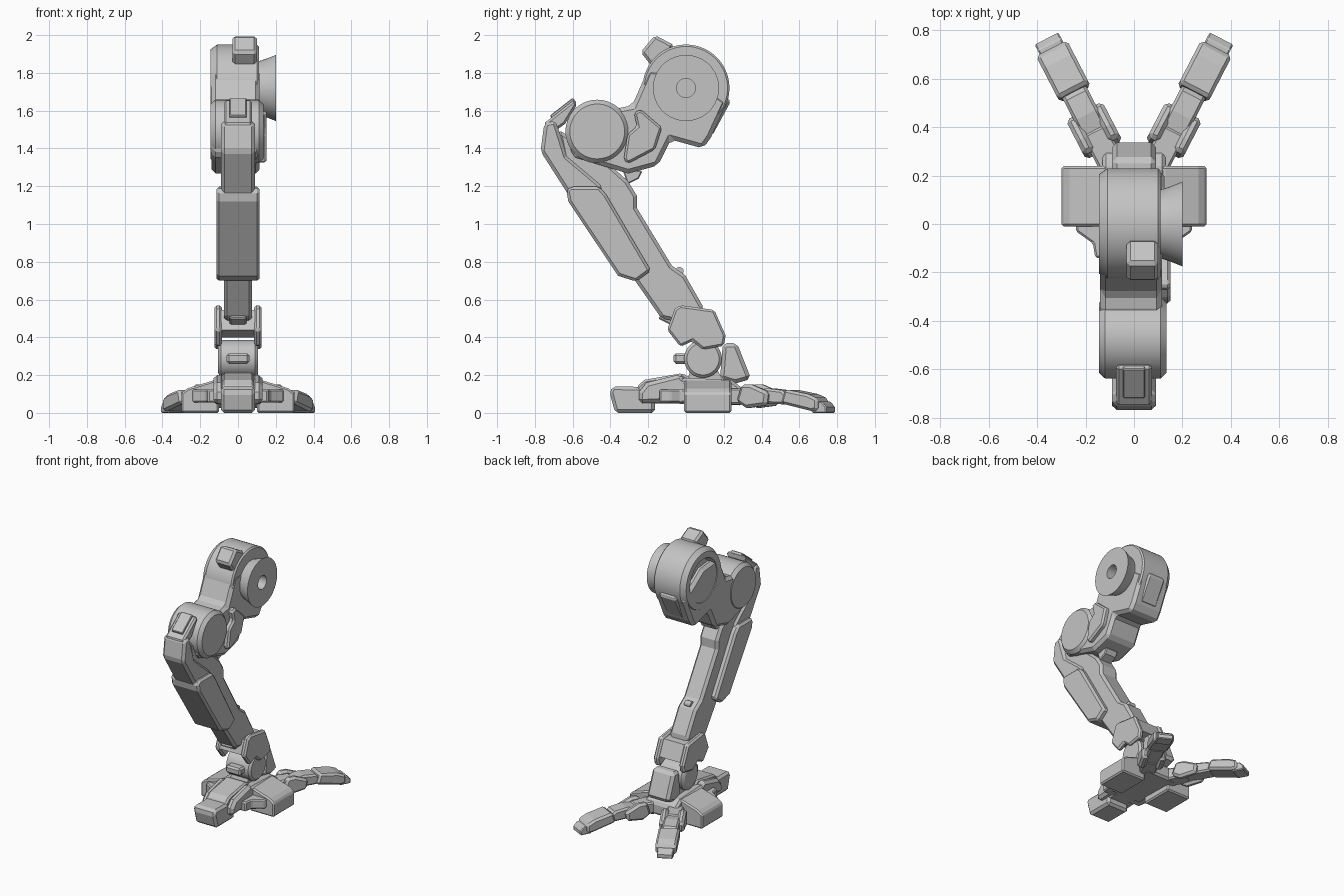
import bpy, bmesh, math
from mathutils import Matrix

old = bpy.data.objects.get("Cube")
if old:
    bpy.data.objects.remove(old, do_unlink=True)

metal = bpy.data.materials.new("light_grey_metal")
metal.use_nodes = True
GREY = (0.55, 0.55, 0.55, 1)
metal.diffuse_color = GREY
metal.node_tree.nodes["Principled BSDF"].inputs["Base Color"].default_value = GREY


def finish(name, bm, matrix=None):
    bmesh.ops.recalc_face_normals(bm, faces=bm.faces)
    mesh = bpy.data.meshes.new(name)
    bm.to_mesh(mesh)
    bm.free()
    mesh.materials.append(metal)
    obj = bpy.data.objects.new(name, mesh)
    bpy.context.collection.objects.link(obj)
    if matrix:
        obj.matrix_world = matrix
    return obj


def prism(name, pts, lo, hi, bevel=0.0, axis="x", matrix=None):
    """Extrude a 2D outline along an axis and chamfer its edges."""
    place = {"x": lambda a, b, d: (d, a, b),
             "y": lambda a, b, d: (a, d, b),
             "z": lambda a, b, d: (a, b, d)}[axis]
    bm = bmesh.new()
    ends = [[bm.verts.new(place(a, b, d)) for a, b in pts] for d in (lo, hi)]
    for ring in ends:
        bm.faces.new(ring)
    for i in range(len(pts)):
        j = (i + 1) % len(pts)
        bm.faces.new((ends[0][i], ends[0][j], ends[1][j], ends[1][i]))
    obj = finish(name, bm, matrix)
    if bevel:
        mod = obj.modifiers.new("chamfer", "BEVEL")
        mod.width = bevel
        mod.segments = 1
        mod.limit_method = "ANGLE"
        mod.angle_limit = math.radians(40)
    return obj


def lathe(name, profile, y, z, sides=56):
    """Turn an (x, radius) profile around a sideways axis."""
    bm = bmesh.new()
    rings = []
    for x, r in profile:
        if r == 0:
            rings.append([bm.verts.new((x, 0, 0))] * sides)
            continue
        turn = [math.tau * i / sides for i in range(sides)]
        rings.append([bm.verts.new((x, r * math.cos(t), r * math.sin(t))) for t in turn])
    for a, b in zip(rings, rings[1:]):
        for i in range(sides):
            j = (i + 1) % sides
            bm.faces.new(list(dict.fromkeys((a[i], a[j], b[j], b[i]))))
    obj = finish(name, bm, Matrix.Translation((0, y, z)))
    bpy.ops.object.select_all(action="DESELECT")
    obj.select_set(True)
    bpy.context.view_layer.objects.active = obj
    bpy.ops.object.shade_smooth_by_angle(angle=math.radians(25))
    return obj


def box(a0, a1, b0, b1):
    return [(a0, b0), (a1, b0), (a1, b1), (a0, b1)]


# Hip drum with a recessed inner side, and the flared hub
lathe("hip_drum", [(-.10, 0), (-.10, .145), (-.145, .16), (-.145, .205), (-.11, .23),
                   (.10, .23), (.11, .22), (.11, 0)], 0, 1.72)
lathe("hip_hub", [(.10, .14), (.12, .145), (.15, .155), (.2, .175), (.2, .05),
                  (.13, .05), (.13, 0)], 0, 1.72)
prism("hip_top_block", [(-.24, 1.91), (-.164, 2.0), (-.06, 1.945), (-.17, 1.82)],
      -.03, .1, .015)
prism("hip_rear_block", [(.06, 1.5), (.14, 1.47), (.235, 1.645), (.215, 1.68), (.12, 1.66)],
      -.08, .06, .012)

# Thigh housing and knee drum
prism("thigh_housing", [(-.35, 1.615), (-.285, 1.628), (-.2, 1.82), (0, 1.8), (.22, 1.65),
                        (.132, 1.458), (.09, 1.4), (-.08, 1.447), (-.148, 1.31),
                        (-.306, 1.267), (-.586, 1.352), (-.62, 1.4), (-.6, 1.5)],
      -.14, .115, .022)
lathe("knee_drum", [(-.145, 0), (-.145, .145), (-.12, .168), (.11, .168),
                    (.135, .145), (.135, 0)], -.47, 1.49)
prism("thigh_side_plate", [(-.275, 1.59), (-.24, 1.607), (-.127, 1.51), (-.164, 1.395),
                           (-.306, 1.32), (-.33, 1.34), (-.31, 1.474), (-.26, 1.517)],
      .10, .15, .012)
prism("knee_rear_block", [(-.34, 1.3), (-.23, 1.28), (-.25, 1.24), (-.31, 1.21)],
      -.05, .05, .006)

# Shin
prism("knee_guard", [(-.77, 1.385), (-.75, 1.535), (-.69, 1.55), (-.63, 1.36),
                     (-.44, 1.2), (-.46, 1.1), (-.62, 1.15)], -.09, .09, .018)
prism("knee_cap", [(-.755, 1.53), (-.59, 1.66), (-.575, 1.635), (-.64, 1.53), (-.71, 1.48)],
      -.075, .075, .012)
prism("knee_cap_plate", [(-.72, 1.575), (-.6, 1.668), (-.585, 1.65), (-.71, 1.555)],
      -.045, .045, .004)
prism("shin_core", [(-.68, 1.5), (-.5, 1.4), (-.31, 1.23), (-.26, 1.15), (-.26, 1.085),
                    (-.075, .78), (-.005, .73), (.095, .555), (.06, .46), (-.13, .5),
                    (-.2, .6), (-.27, .7), (-.62, 1.2)], -.075, .075, .018)
prism("calf_armour", [(-.633, 1.177), (-.612, 1.198), (-.459, 1.198), (-.422, 1.156),
                      (-.185, .753), (-.264, .695), (-.36, .726), (-.623, 1.119)],
      -.115, .115, .03)
lathe("shin_pin", [(-.025, 0), (-.025, .022), (.025, .022), (.025, 0)], -.035, .75, 16)

# Ankle
bracket = [(-.1, .44), (-.06, .55), (-.03, .57), (.15, .545), (.21, .41),
           (.2, .355), (.09, .335), (.035, .38), (-.03, .35)]
for side, lo, hi in (("left", .085, .125), ("right", -.125, -.085)):
    prism(side + "_ankle_cheek", bracket, lo, hi, .012)
prism("ankle_bridge", [(-.09, .44), (-.055, .545), (.14, .535), (.19, .42), (.0, .4)],
      -.1, .1)
prism("ankle_front_block", [(-.15, .5), (-.08, .56), (-.04, .5), (-.08, .465)],
      -.045, .045, .008)
lathe("ankle_drum", [(-.105, 0), (-.105, .075), (-.09, .1), (.09, .1),
                     (.105, .085), (.105, 0)], .09, .286, 40)
prism("ankle_front_tab", box(-.065, .06, .26, .315), -.06, .06, .012)
prism("ankle_mount", [(0, .16), (.03, .24), (.16, .24), (.2, .16)], -.07, .07)
prism("heel_block", [(.195, .37), (.27, .37), (.345, .18), (.26, .155), (.18, .18)],
      -.09, .09, .02)

# Foot body
prism("foot_core", [(-.1, .05), (-.1, .17), (0, .185), (.24, .175), (.3, .13), (.3, .04)],
      -.13, .13, .015)
prism("foot_front_web", [(.24, .02), (.24, -.03), (.17, -.08), (.16, -.14), (-.16, -.14),
                         (-.17, -.08), (-.24, -.03), (-.24, .02)], .055, .125, .008, "z")
for side, s in (("left", 1), ("right", -1)):
    prism(side + "_foot_block", [(s * .1, 0), (s * .3, 0), (s * .3, .105), (s * .267, .13),
                                 (s * .13, .172), (s * .1, .172)], -.01, .24, .01, "y")

# Front toe
prism("front_toe_base", [(-.26, .05), (-.26, .14), (-.22, .175), (-.02, .21), (.03, .18),
                         (.03, .05)], -.085, .085, .012)
cheek = [(-.25, .05), (-.25, .11), (-.21, .16), (-.03, .205), (0, .17), (-.04, .06)]
for side, lo, hi in (("left", .07, .13), ("right", -.13, -.07)):
    prism(side + "_front_toe_cheek", cheek, lo, hi, .02)
prism("front_toe_tip", [(-.405, .11), (-.375, 0), (-.165, 0), (-.165, .09), (-.25, .138),
                        (-.39, .14)], -.09, .09, .02)

# Splayed rear toes, built along their own length and turned outward
for side, s in (("left", 1), ("right", -1)):
    turn = (Matrix.Translation((s * .12, .3, 0))
            @ Matrix.Rotation(-s * math.radians(27.4), 4, "Z"))
    prism(side + "_toe_root", box(-.12, .1, .045, .13), -.055, .055, .01, "x", turn)
    for k in (-1, 1):
        lo, hi = sorted((k * .035, k * .085))
        prism(side + "_toe_knuckle_" + ("outer" if k == s else "inner"),
              [(.0, .06), (.03, .15), (.09, .15), (.19, .11), (.18, .04), (.06, .025)],
              lo, hi, .016, "x", turn)
    prism(side + "_toe_link", [(.08, .05), (.08, .12), (.17, .13), (.26, .12),
                               (.29, .09), (.28, .045)], -.055, .055, .012, "x", turn)
    prism(side + "_toe_pad", [(.26, .05), (.285, .125), (.42, .1), (.48, .075), (.48, .012),
                              (.44, .01)], -.072, .072, .014, "x", turn)
    prism(side + "_toe_claw", [(.42, .06), (.44, .0), (.525, .0), (.525, .03), (.5, .06)],
          -.055, .055, .006, "x", turn)
